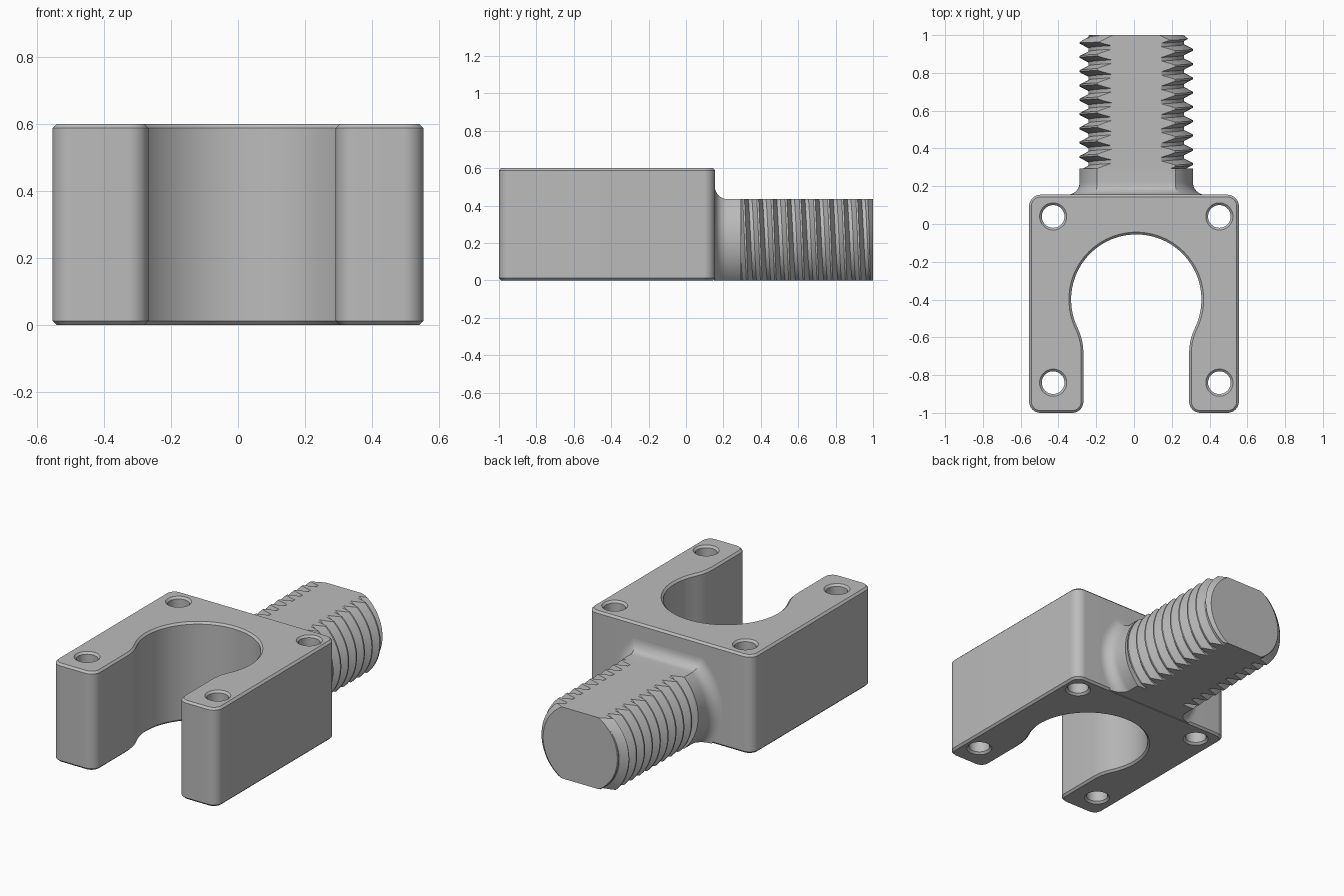
import bpy, bmesh
from math import sin, cos, asin, atan2, radians, pi, ceil, hypot

if "Cube" in bpy.data.objects:
    bpy.data.objects.remove(bpy.data.objects["Cube"])

grey = bpy.data.materials.new("plain grey")
grey.use_nodes = True
grey.diffuse_color = (0.5, 0.5, 0.5, 1)
grey.node_tree.nodes["Principled BSDF"].inputs["Base Color"].default_value = (0.5, 0.5, 0.5, 1)

CX = 0.012                # shared centre line of bore, holes and shaft
HEIGHT, CHAMFER = 0.6, 0.012
SHAFT_Z, SHAFT_R = 0.2175, 0.3
PITCH = 0.0756


def make_object(name, bm):
    bmesh.ops.recalc_face_normals(bm, faces=bm.faces)
    mesh = bpy.data.meshes.new(name)
    bm.to_mesh(mesh)
    bm.free()
    mesh.materials.append(grey)
    ob = bpy.data.objects.new(name, mesh)
    bpy.context.collection.objects.link(ob)
    return ob


def select_only(ob):
    bpy.ops.object.select_all(action='DESELECT')
    ob.select_set(True)
    bpy.context.view_layer.objects.active = ob


def smooth(ob):
    select_only(ob)
    bpy.ops.object.shade_smooth_by_angle(angle=radians(30))


def bridge(bm, a, b):
    n = len(a)
    for i in range(n):
        bm.faces.new((a[i], a[(i + 1) % n], b[(i + 1) % n], b[i]))


def arc(x, y, r, start, end):
    n = ceil(abs(end - start) / 6)
    angles = [radians(start + (end - start) * i / n) for i in range(n + 1)]
    return [(x + r * cos(a), y + r * sin(a)) for a in angles]


# Clamp block: outline made only of arcs, so it can be inset for the chamfer
def block_outline(d):
    w, front, back, c = 0.555, -1.0, 0.155, 0.06
    bore_y, bore_r, slot, drop = -0.40, 0.345, 0.28, 0.28
    blend = (slot ** 2 + drop ** 2 - bore_r ** 2) / (2 * (bore_r - slot))
    t = atan2(drop, slot + blend) * 180 / pi
    r, low, by = c - d, front + c, bore_y - drop
    return (arc(w - c, low, r, -90, 0)
            + arc(w - c, back - c, r, 0, 90)
            + arc(c - w, back - c, r, 90, 180)
            + arc(c - w, low, r, 180, 270)
            + arc(CX - slot - c, low, r, 270, 360)
            + arc(CX - slot - blend, by, blend - d, 0, t)
            + arc(CX, bore_y, bore_r + d, 180 + t, -t)
            + arc(CX + slot + blend, by, blend - d, 180 - t, 180)
            + arc(CX + slot + c, low, r, 180, 270))


def hole_outline(x, y):
    return lambda d: arc(x, y, 0.06 + d, 360, 0)[:-1]


def build_block():
    bm = bmesh.new()
    outlines = [block_outline]
    outlines += [hole_outline(CX + s * 0.44, y) for s in (-1, 1) for y in (0.04, -0.84)]
    levels = ((0, CHAMFER), (CHAMFER, 0), (HEIGHT - CHAMFER, 0), (HEIGHT, CHAMFER))
    for outline in outlines:
        rings = [[bm.verts.new((x, y, z)) for x, y in outline(d)] for z, d in levels]
        for a, b in zip(rings, rings[1:]):
            bridge(bm, a, b)
    bmesh.ops.remove_doubles(bm, verts=bm.verts, dist=1e-5)
    for z in (0, HEIGHT):
        rim = [e for e in bm.edges if e.is_boundary
               and all(abs(v.co.z - z) < 1e-4 for v in e.verts)]
        bmesh.ops.triangle_fill(bm, use_beauty=True, edges=rim, normal=(0, 0, 1))
    return make_object("clamp_block", bm)


# Round section with flat top and bottom, lofted along y
def flat_section(radius, top):
    lo, hi, n = -asin(SHAFT_Z / radius), asin(top / radius), 24
    side = [lo + (hi - lo) * i / n for i in range(n + 1)]
    half = [(radius * cos(a), radius * sin(a)) for a in side]
    return half + [(-x, z) for x, z in reversed(half)]


def loft(name, stations):
    bm = bmesh.new()
    rings = [[bm.verts.new((CX + x, y, SHAFT_Z + z)) for x, z in flat_section(r, top)]
             for y, r, top in stations]
    for a, b in zip(rings, rings[1:]):
        bridge(bm, a, b)
    bm.faces.new(rings[0])
    bm.faces.new(rings[-1])
    return make_object(name, bm)


# Plain neck flaring into the block with a quarter-round fillet
def build_neck():
    fillet = 0.065
    stations = [(0.15, SHAFT_R + fillet, SHAFT_Z + fillet)]
    for i in range(9):
        a = i / 8 * pi / 2
        d = fillet * (1 - sin(a))
        stations.append((0.155 + fillet * (1 - cos(a)), SHAFT_R + d, SHAFT_Z + d))
    stations.append((0.295, SHAFT_R, SHAFT_Z))
    return loft("shaft_neck", stations)


# Helical thread, right-handed along +y, closed by a fan at each end
def build_thread():
    bm = bmesh.new()
    seg, turns = 64, 13
    last = seg * turns
    minor = 0.254
    profile = ((-0.375, minor), (-0.0625, 0.2995), (0.0625, 0.2995), (0.375, minor))
    v = []
    for i in range(last + 1):
        a = 2 * pi * i / seg
        y = 0.223 + PITCH * i / seg
        v.append([bm.verts.new((CX + r * sin(a), y + PITCH * o, SHAFT_Z + r * cos(a)))
                  for o, r in profile])
    for i in range(last):
        for j in range(3):
            bm.faces.new((v[i][j], v[i + 1][j], v[i + 1][j + 1], v[i][j + 1]))
        if i + seg < last:
            bm.faces.new((v[i][3], v[i + 1][3], v[i + 1 + seg][0], v[i + seg][0]))
    start = [v[i][0] for i in range(seg, -1, -1)] + v[0][1:]
    end = [v[i][3] for i in range(last - seg, last + 1)] + v[last][2::-1]
    for loop, y in ((start, 0.15), (end, 1.35)):
        hub = bm.verts.new((CX, y, SHAFT_Z))
        for p, q in zip(loop, loop[1:] + loop[:1]):
            bm.faces.new((p, q, hub))
    thread = make_object("threaded_shaft", bm)

    # Trim to the flats and the chamfered tip
    envelope = loft("thread_envelope", [(0.29, 0.31, SHAFT_Z), (0.952, 0.31, SHAFT_Z),
                                        (1.0, 0.25, SHAFT_Z)])
    envelope.hide_render = True
    cut = thread.modifiers.new("trim", 'BOOLEAN')
    cut.operation, cut.solver, cut.object = 'INTERSECT', 'EXACT', envelope
    select_only(thread)
    bpy.ops.object.modifier_apply(modifier=cut.name)
    bpy.data.objects.remove(envelope)
    return thread


for part in (build_block(), build_neck(), build_thread()):
    smooth(part)
